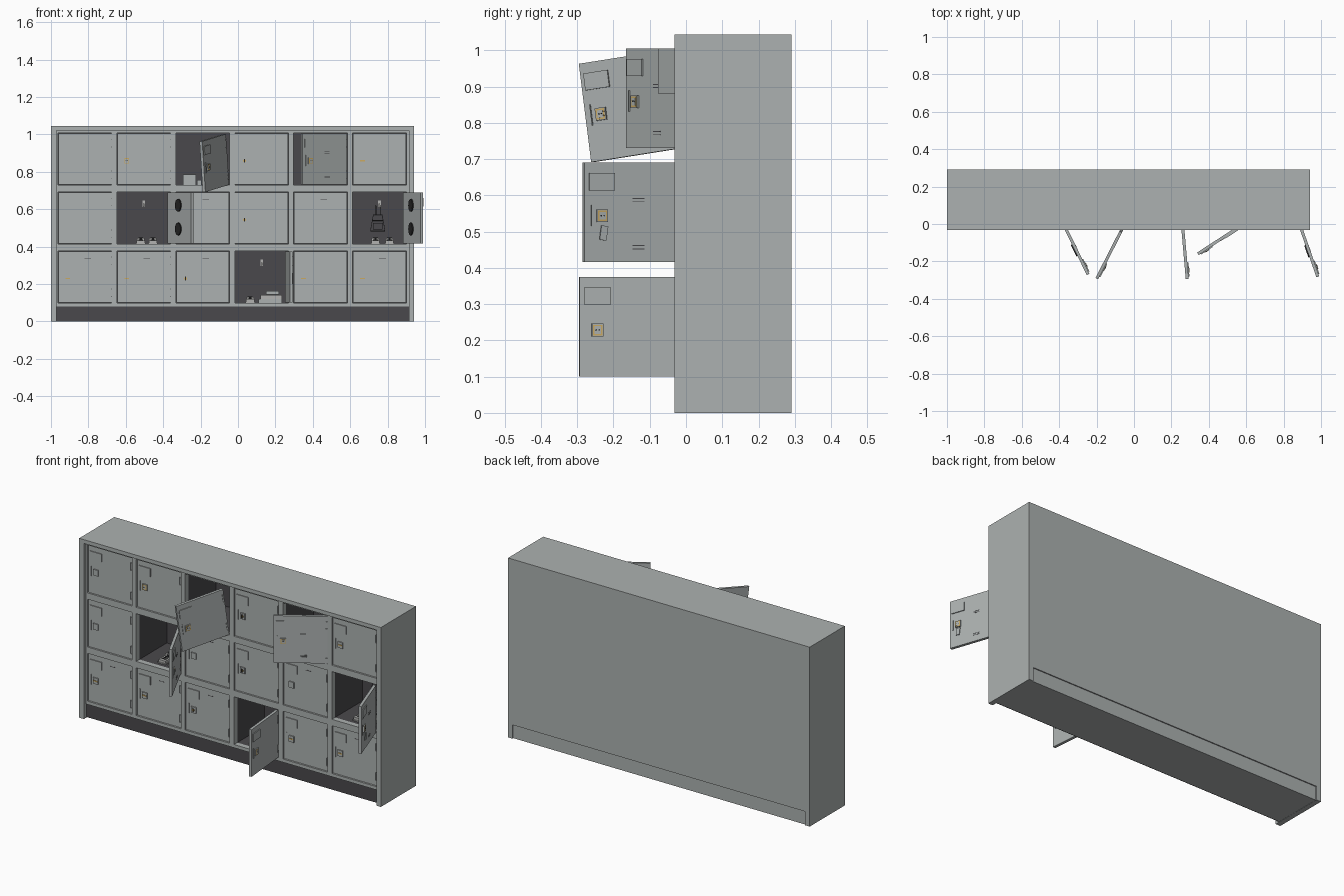
import bpy, bmesh
from math import radians
from mathutils import Matrix, Vector

if "Cube" in bpy.data.objects:
    bpy.data.objects.remove(bpy.data.objects["Cube"])


def material(name, rgb):
    m = bpy.data.materials.new(name)
    m.use_nodes = True
    m.diffuse_color = (*rgb, 1)
    m.node_tree.nodes["Principled BSDF"].inputs["Base Color"].default_value = (*rgb, 1)
    return m


GREY = material("painted grey steel", (0.415, 0.442, 0.438))
DARK = material("dark interior", (0.068, 0.066, 0.072))
BLACK = material("black rubber", (0.02, 0.02, 0.021))
BRASS = material("brass", (0.6, 0.4, 0.12))
PALE = material("pale fabric", (0.45, 0.45, 0.44))
MATS = [GREY, DARK, BLACK, BRASS, PALE]


class Part:
    """Collects boxes and discs, then becomes one object."""
    def __init__(self):
        self.bm = bmesh.new()

    def paint(self, verts, mat):
        for f in {f for v in verts for f in v.link_faces}:
            f.material_index = MATS.index(mat)

    def box(self, x, y, z, mat=GREY):
        lo, hi = Vector((x[0], y[0], z[0])), Vector((x[1], y[1], z[1]))
        m = Matrix.Translation((lo + hi) / 2) @ Matrix.Diagonal((*(hi - lo), 1))
        verts = bmesh.ops.create_cube(self.bm, size=1, matrix=m)["verts"]
        self.paint(verts, mat)
        return verts

    def disc(self, centre, radius, depth, mat, sides=16):
        m = Matrix.Translation(centre) @ Matrix.Rotation(radians(90), 4, "X")
        verts = bmesh.ops.create_cone(self.bm, cap_ends=True, segments=sides, radius1=radius,
                                      radius2=radius, depth=depth, matrix=m)["verts"]
        self.paint(verts, mat)

    def finish(self, name, matrix=None, bevel=0):
        mesh = bpy.data.meshes.new(name)
        self.bm.to_mesh(mesh)
        self.bm.free()
        for m in MATS:
            mesh.materials.append(m)
        ob = bpy.data.objects.new(name, mesh)
        bpy.context.collection.objects.link(ob)
        if matrix:
            ob.matrix_world = matrix
        if bevel:
            mod = ob.modifiers.new("soft edges", "BEVEL")
            mod.width, mod.segments = bevel, 2
        return ob


COLS, ROWS, PITCH = 6, 3, 0.315
W, H, GAP = 0.283, 0.274, 0.002
X0, Z0 = -0.96, 0.101
FRONT, BACK = -0.012, 0.291
LEFT, RIGHT, TOP = -0.97, 0.914, 1.022


def cell(col, row):
    return X0 + col * PITCH, Z0 + row * PITCH


# Outer shell
shell = Part()
for x in ((-1, LEFT), (RIGHT, 0.942)):
    shell.box(x, (-0.032, BACK), (0, 1.044))
shell.box((LEFT, RIGHT), (-0.032, BACK), (TOP, 1.044))
shell.box((LEFT, RIGHT), (0.275, BACK), (0.08, TOP))
shell.finish("cabinet_shell")

# Kick base with a dark front plate
plinth = Part()
plinth.box((LEFT, RIGHT), (0, 0.285), (0.001, 0.08))
plinth.box((LEFT, RIGHT), (-0.006, 0), (0.002, 0.08), DARK)
plinth.finish("plinth")

# Front frame bars around the openings
frame = Part()
depth = (FRONT, 0.018)
for c in range(COLS + 1):
    left = LEFT if c == 0 else cell(c - 1, 0)[0] + W + GAP
    right = RIGHT if c == COLS else cell(c, 0)[0] - GAP
    frame.box((left, right), depth, (0.08, TOP))
for r in range(ROWS + 1):
    low = 0.08 if r == 0 else cell(0, r - 1)[1] + H + GAP
    high = TOP if r == ROWS else cell(0, r)[1] - GAP
    for c in range(COLS):
        x = cell(c, 0)[0]
        frame.box((x - GAP, x + W + GAP), depth, (low, high))
frame.finish("front_frame")

# Dark open-fronted compartments
liner = Part()
for c in range(COLS):
    for r in range(ROWS):
        x, z = cell(c, r)
        liner.box((x - GAP, x + W + GAP), (0.018, 0.27), (z - GAP, z + H + GAP), DARK)
bmesh.ops.delete(liner.bm, geom=[f for f in liner.bm.faces if f.calc_center_median().y < 0.02],
                 context="FACES")
bmesh.ops.reverse_faces(liner.bm, faces=liner.bm.faces[:])
liner.finish("compartments")

# Doors hinge on their front right edge: (column, row) -> swing, sag
OPEN = {(1, 1): (116, 0), (5, 1): (109, 0), (3, 0): (95, 0), (2, 2): (63, -8), (4, 2): (33, 0)}
SINGLE_SLOT = {(0, 0), (1, 0), (2, 0), (5, 0), (2, 1), (4, 1)}
BRASS_BAR = {(0, 0), (1, 0), (4, 0), (5, 0), (5, 2)}
KEY_IN_LOCK = {(2, 0), (3, 1), (3, 2)}


def door(col, row):
    key = (col, row)
    d = Part()
    # Leaf, its front notched for the hinges on the right edge
    d.box((-W, -0.01), (0, 0.016), (0, H))
    d.box((-0.01, 0), (0.006, 0.016), (0, H))
    for z in ((0, 0.03), (0.075, 0.2), (0.245, H)):
        d.box((-0.01, 0), (0, 0.006), z)
    for z in ((0.034, 0.071), (0.204, 0.241)):
        d.box((-0.008, 0), (0.001, 0.006), z)
    # Name plate, pull edge and lock
    d.box((-W + 0.012, -W + 0.087), (-0.005, 0), (0.198, 0.245))
    d.box((-W + 0.018, -W + 0.0205), (-0.004, 0), (0.1, 0.158))
    d.box((-W + 0.034, -W + 0.066), (-0.006, 0), (0.11, 0.145))
    x = -W + 0.05
    if key in OPEN or key == (1, 2):
        d.box((x - 0.013, x + 0.013), (-0.007, -0.005), (0.113, 0.142), BRASS)
        d.box((x - 0.009, x + 0.009), (-0.008, -0.006), (0.117, 0.138))
        for dx in (-0.004, 0.004):
            d.disc((x + dx, -0.008, 0.128), 0.002, 0.002, BLACK, 8)
    elif key in BRASS_BAR:
        d.box((x - 0.013, x + 0.013), (-0.009, -0.006), (0.125, 0.131), BRASS)
    elif key in KEY_IN_LOCK:
        d.disc((x, -0.007, 0.128), 0.008, 0.004, BRASS, 12)
        d.box((x - 0.003, x + 0.003), (-0.011, -0.007), (0.118, 0.138), BLACK)
    # Vent slots
    slots = []
    if key in SINGLE_SLOT:
        slots = [0.235]
    elif key in {(1, 1), (5, 1), (4, 2)}:
        slots = [0.035, 0.044, 0.165, 0.174]
    for z in slots:
        d.box((-W + 0.14, -W + 0.175), (-0.001, 0.001), (z, z + 0.0025), DARK)
    # Dark pads inside the two middle open doors
    if row == 1 and key in OPEN:
        for z in (0.078, 0.205):
            d.disc((-0.135, 0.018, z), 0.034, 0.008, BLACK)
    # Notice on one door, tag on another
    if key == (4, 2):
        d.box((-0.113, -0.03), (-0.004, 0), (0.15, H))
    if key == (5, 1):
        tag = d.box((-0.237, -0.217), (-0.01, -0.006), (0.06, 0.1))
        bmesh.ops.rotate(d.bm, verts=tag, cent=(-0.227, -0.008, 0.1),
                         matrix=Matrix.Rotation(radians(8), 3, "Y"))
    x, z = cell(col, row)
    swing, sag = OPEN.get(key, (0, 0))
    place = (Matrix.Translation((x + W, FRONT + (0 if key in OPEN else 0.007), z))
             @ Matrix.Rotation(radians(swing), 4, "Z") @ Matrix.Rotation(radians(sag), 4, "Y"))
    d.finish(f"door_column{col + 1}_row{row + 1}", place)


for c in range(COLS):
    for r in range(ROWS):
        door(c, r)

# Coat hooks in the open compartments
hooks = Part()
for key in OPEN:
    x, z = cell(*key)
    m = x + W / 2
    hooks.box((m - 0.007, m + 0.007), (0.264, 0.27), (z + 0.195, z + 0.23), PALE)
    hooks.box((m - 0.004, m + 0.004), (0.235, 0.266), (z + 0.197, z + 0.204), PALE)
    hooks.box((m - 0.004, m + 0.004), (0.235, 0.241), (z + 0.2, z + 0.215), PALE)
hooks.finish("coat_hooks")


# Pairs of shoes: sole, toe and ankle
def shoes(name, col, row, offsets):
    x, z = cell(col, row)
    p = Part()
    for dx in offsets:
        a, b = x + dx, x + dx + 0.05
        p.box((a, b), (0.04, 0.17), (z - GAP, z + 0.004), PALE)
        p.box((a + 0.003, b - 0.003), (0.043, 0.168), (z + 0.004, z + 0.018), PALE)
        p.box((a + 0.005, b - 0.005), (0.1, 0.166), (z + 0.018, z + 0.031), PALE)
        p.box((a + 0.012, b - 0.012), (0.11, 0.16), (z + 0.031, z + 0.033), BLACK)
        p.box((a + 0.019, b - 0.019), (0.098, 0.1), (z + 0.02, z + 0.029), BLACK)
        for y in (0.06, 0.075, 0.09):
            p.box((a + 0.012, b - 0.012), (y, y + 0.005), (z + 0.018, z + 0.021), BLACK)
    p.finish(name)


shoes("shoes_middle_left", 1, 1, (0.1, 0.165))
shoes("shoes_middle_right", 5, 1, (0.095, 0.17))
shoes("shoes_bottom", 3, 0, (0.055,))

# Backpack on the hook, narrowing towards its top
bx, bz = cell(5, 1)
bag = Part()
body = bag.box((bx + 0.092, bx + 0.172), (0.2, 0.255), (bz + 0.07, bz + 0.155), DARK)
for v in body:
    if v.co.z > bz + 0.1:
        v.co.x += 0.015 if v.co.x < bx + 0.13 else -0.015
bag.box((bx + 0.107, bx + 0.157), (0.185, 0.205), (bz + 0.075, bz + 0.11), DARK)
bag.box((bx + 0.094, bx + 0.17), (0.196, 0.25), (bz + 0.064, bz + 0.071), BLACK)
bag.box((bx + 0.103, bx + 0.161), (0.196, 0.2), (bz + 0.122, bz + 0.126), BLACK)
for dx in (0.12, 0.143):
    bag.box((bx + dx, bx + dx + 0.005), (0.238, 0.246), (bz + 0.15, bz + 0.203), BLACK)
bag.finish("backpack", bevel=0.002)

# Stacked books and small boxes
x, z = cell(3, 0)
books = Part()
for i, (a, b, mat) in enumerate(((0.125, 0.25, GREY), (0.135, 0.25, PALE), (0.165, 0.235, GREY))):
    books.box((x + a, x + b), (0.06, 0.2), (z - GAP + i * 0.022, z + 0.018 + i * 0.022), mat)
books.finish("books")
x, z = cell(2, 2)
carton = Part()
carton.box((x + 0.035, x + 0.105), (0.06, 0.16), (z - GAP, z + 0.055))
carton.box((x + 0.11, x + 0.135), (0.06, 0.1), (z - GAP, z + 0.025))
carton.finish("small_boxes")
